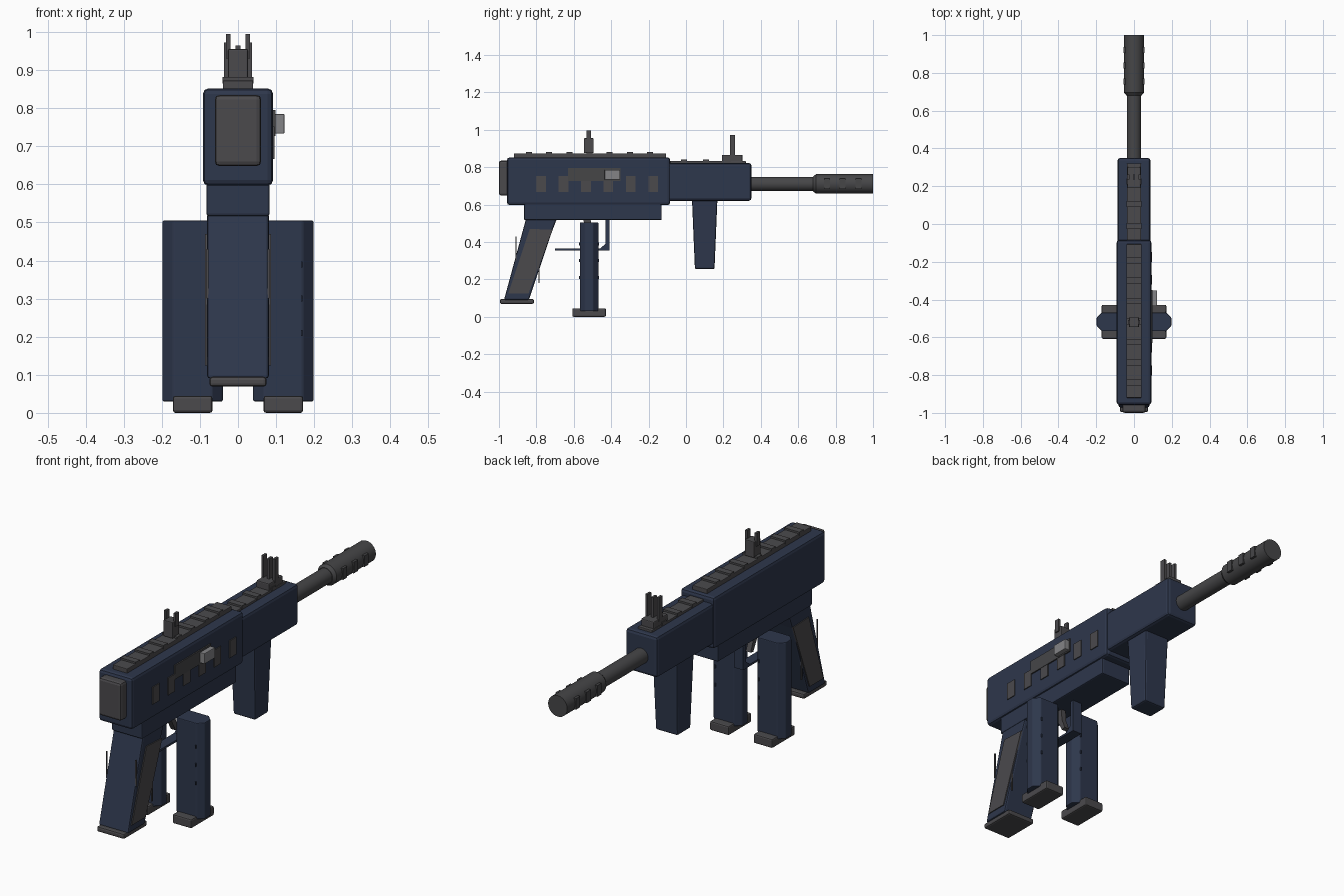
import bpy, bmesh, math
from mathutils import Vector

if "Cube" in bpy.data.objects:
    bpy.data.objects.remove(bpy.data.objects["Cube"])


def material(name, rgb):
    m = bpy.data.materials.new(name)
    m.diffuse_color = (*rgb, 1)
    m.use_nodes = True
    m.node_tree.nodes["Principled BSDF"].inputs["Base Color"].default_value = m.diffuse_color
    return m


BLUE = material("navy_blue", (0.027, 0.038, 0.072))
GREY = material("dark_grey", (0.070, 0.068, 0.073))
BARREL = material("barrel_grey", (0.061, 0.061, 0.064))
LIGHT = material("light_grey", (0.23, 0.23, 0.24))


def finish(name, bm, mat, bevel=0, segments=2):
    bmesh.ops.recalc_face_normals(bm, faces=bm.faces)
    me = bpy.data.meshes.new(name)
    bm.to_mesh(me)
    bm.free()
    ob = bpy.data.objects.new(name, me)
    bpy.context.collection.objects.link(ob)
    me.materials.append(mat)
    if bevel:
        mod = ob.modifiers.new("bevel", 'BEVEL')
        mod.width, mod.segments, mod.limit_method = bevel, segments, 'ANGLE'
    return ob


def box(name, x, y, z, mat, bevel=0, taper=(1, 1)):
    """Box from (min, max) ranges; taper scales the bottom face in x and y."""
    bm = bmesh.new()
    bmesh.ops.create_cube(bm, size=1)
    for v in bm.verts:
        tx, ty = taper if v.co.z < 0 else (1, 1)
        v.co = Vector((sum(x) / 2 + v.co.x * tx * (x[1] - x[0]),
                       sum(y) / 2 + v.co.y * ty * (y[1] - y[0]),
                       sum(z) / 2 + v.co.z * (z[1] - z[0])))
    return finish(name, bm, mat, bevel)


def prism(name, points, axis, lo, hi, mat, bevel=0):
    """Extrude a 2D outline: axis 'X' takes (y, z) points, 'Z' takes (x, y)."""
    bm = bmesh.new()
    to3d = (lambda p: (lo, *p)) if axis == 'X' else (lambda p: (*p, lo))
    step = Vector((hi - lo, 0, 0)) if axis == 'X' else Vector((0, 0, hi - lo))
    face = bm.faces.new([bm.verts.new(to3d(p)) for p in points])
    ext = bmesh.ops.extrude_face_region(bm, geom=[face])
    moved = [g for g in ext["geom"] if isinstance(g, bmesh.types.BMVert)]
    bmesh.ops.translate(bm, verts=moved, vec=step)
    return finish(name, bm, mat, bevel)


def lathe(name, profile, z, mat, sides=32):
    """Turned part along y from (y, radius) points, with closed ends."""
    bm = bmesh.new()
    rings = []
    for y, r in profile:
        rings.append([bm.verts.new((r * math.cos(a), y, z + r * math.sin(a)))
                      for a in (2 * math.pi * i / sides for i in range(sides))])
    for a, b in zip(rings, rings[1:]):
        for i in range(sides):
            j = (i + 1) % sides
            bm.faces.new((a[i], a[j], b[j], b[i]))
    bm.faces.new(rings[0])
    bm.faces.new(rings[-1])
    ob = finish(name, bm, mat)
    bpy.context.view_layer.objects.active = ob
    ob.select_set(True)
    bpy.ops.object.shade_smooth_by_angle(angle=math.radians(35))
    ob.select_set(False)
    return ob


# Main body
box("upper_body", (-.092, .092), (-.957, -.085), (.597, .852), BLUE, .014)
box("lower_body", (-.083, .083), (-.866, -.13), (.517, .61), BLUE, .006)
box("handguard", (-.087, .087), (-.10, .35), (.62, .822), BLUE, .014)
box("butt_pad", (-.061, .061), (-1.0, -.945), (.648, .835), GREY, .012)

# Barrel and muzzle
lathe("barrel", [(.33, .038), (.70, .038)], .71, BARREL)
lathe("muzzle", [(.68, .040), (.695, .052), (1.0, .052)], .71, BARREL)
for s in (-1, 1):
    for i in range(3):
        y = .755 + i * .083
        cx = s * .048
        box("muzzle_vent", (cx - .008, cx + .008), (y - .016, y + .016),
            (.683, .738), BARREL)

# Top rails with cross ridges
box("rear_rail", (-.04, .04), (-.92, -.107), (.845, .873), GREY, .003)
for i in range(7):
    y = -.84 + i * .108
    box("rear_rail_ridge", (-.041, .041), (y - .016, y + .016), (.865, .882), GREY)
box("front_rail", (-.038, .038), (-.085, .32), (.815, .833), GREY, .003)
for i in range(3):
    y = -.01 + i * .117
    box("front_rail_ridge", (-.039, .039), (y - .016, y + .016), (.825, .842), GREY)

# Rear sight
box("rear_sight", (-.026, .026), (-.546, -.494), (.875, .955), GREY, .004)
for s in (-1, 1):
    box("rear_sight_ear", (s * .026 - .006, s * .026 + .006),
        (-.531, -.507), (.93, .995), GREY)

# Front sight
box("front_sight_base", (-.035, .035), (.192, .302), (.828, .866), GREY, .005)
for x, top in ((-.031, .972), (0, .965), (.031, .972)):
    box("front_sight_post", (x - .006, x + .006), (.235, .263), (.855, top), GREY)

# Right side plates, port and bolt handle
for i in range(6):
    y = -.775 + i * .12
    box("side_plate", (.088, .0965), (y - .026, y + .026), (.667, .752), GREY)
box("ejection_port", (.088, .0985), (-.63, -.35), (.727, .795), BARREL)
box("bolt_handle", (.095, .122), (-.435, -.352), (.733, .785), LIGHT, .003)

# Rear grip with side panels and foot
prism("rear_grip", [(-.855, .525), (-.69, .525), (-.715, .46), (-.84, .09),
                    (-.973, .09)], 'X', -.081, .081, BLUE, .008)
for s in (-1, 1):
    prism("grip_panel", [(-.835, .47), (-.713, .465), (-.842, .125), (-.95, .125)],
          'X', s * .078, s * .086, GREY)
    for y, z in ((-.908, .3), (-.785, .18)):
        box("grip_line", (s * .08 - .003, s * .08 + .003), (y - .003, y + .003),
            (z, z + .13), GREY)
box("grip_foot", (-.075, .075), (-.995, -.813), (.069, .095), GREY, .008)

# Trigger and guard
prism("trigger_guard", [(-.70, .355), (-.41, .355), (-.41, .525), (-.43, .525),
                        (-.43, .39), (-.46, .365), (-.70, .365)],
      'X', -.025, .025, BLUE)
prism("trigger", [(-.55, .525), (-.51, .525), (-.505, .46), (-.485, .41),
                  (-.505, .405), (-.535, .46)], 'X', -.013, .013, GREY)

# Twin magazines with ribs and floor plates
for s in (-1, 1):
    cx, hx, hy, c = s * .119, .079, .049, .028
    outline = [(cx + a * hx - a * c * p, -.518 + b * hy - b * c * (1 - p))
               for a, b, order in ((-1, -1, (0, 1)), (1, -1, (1, 0)),
                                   (1, 1, (0, 1)), (-1, 1, (1, 0)))
               for p in order]
    prism("magazine", outline, 'Z', .03, .505, BLUE, .004)
    box("magazine_foot", (cx - .052, cx + .052), (-.608, -.428), (0, .045), GREY, .007)
    for z in (.21, .30, .39):
        box("magazine_rib", (cx + .046, cx + .051), (-.572, -.464),
            (z - .008, z + .008), BLUE)

# Front grip
box("front_grip", (-.068, .068), (.032, .168), (.255, .63), BLUE, .008, (.88, .77))
